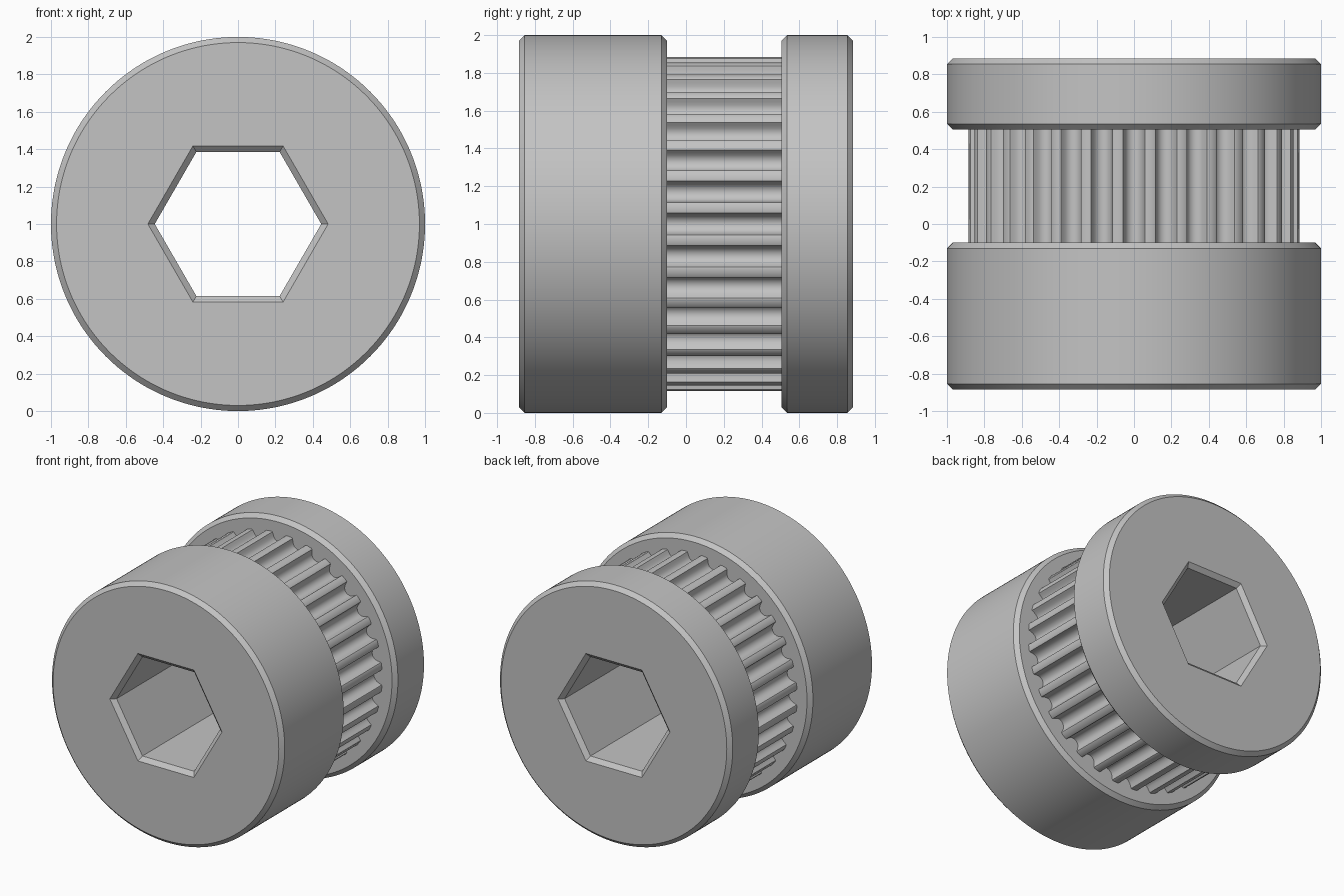
import bpy, bmesh, math
from math import sin, cos, pi

cube = bpy.data.objects.get("Cube")
if cube:
    bpy.data.objects.remove(cube, do_unlink=True)

TEETH = 32
STEPS = 12               # profile points per tooth
N = TEETH * STEPS
CHAMFER = 0.03

grey = bpy.data.materials.new("plain_grey")
grey.use_nodes = True
colour = (0.55, 0.55, 0.55, 1)
grey.diffuse_color = colour
grey.node_tree.nodes["Principled BSDF"].inputs["Base Color"].default_value = colour


def circle(r):
    return [(r * cos(2 * pi * i / N), r * sin(2 * pi * i / N)) for i in range(N)]


def hexagon(r):
    """Hexagon with corners on the x axis, sampled evenly along its sides."""
    side = N // 6
    pts = []
    for i in range(N):
        k, t = divmod(i, side)
        a, b, t = k * pi / 3, (k + 1) * pi / 3, t / side
        pts.append((r * (cos(a) * (1 - t) + cos(b) * t),
                    r * (sin(a) * (1 - t) + sin(b) * t)))
    return pts


def toothed_ring(mm, chord):
    """Rounded belt grooves around a circle: (half width, depth) per point."""
    half = [(0.747, 0), (0.648, 0.037), (0.58, 0.23),
            (0.50, 0.44), (0.36, 0.637), (0.127, 0.75)]
    groove = [(-w, d) for w, d in half] + [(w, d) for w, d in reversed(half)]
    pts = []
    for k in range(TEETH):
        a = 2 * pi * k / TEETH
        for w, d in groove:
            r, s = chord - d * mm, w * mm
            pts.append((r * cos(a) - s * sin(a), r * sin(a) + s * cos(a)))
    shift = STEPS // 2
    return pts[shift:] + pts[:shift]


def chamfered_flange(y0, y1):
    rim, edge = circle(1), circle(1 - CHAMFER)
    return [(edge, y0), (rim, y0 + CHAMFER), (rim, y1 - CHAMFER), (edge, y1)]


# Cross-sections in order: over the outside front to back, then back through the bore
bore, bore_mouth = hexagon(0.445), hexagon(0.482)
teeth = toothed_ring(0.0893, 0.884)
END = 0.885
sections = [(bore, -END + CHAMFER), (bore_mouth, -END)]
sections += chamfered_flange(-END, -0.10)
sections += [(teeth, -0.10), (teeth, 0.505)]
sections += chamfered_flange(0.505, END)
sections += [(bore_mouth, END), (bore, END - CHAMFER)]

bm = bmesh.new()
rings = [[bm.verts.new((x, y, z + 1)) for x, z in pts] for pts, y in sections]
for r, ring in enumerate(rings):
    nxt = rings[(r + 1) % len(rings)]
    for i in range(N):
        j = (i + 1) % N
        bm.faces.new((ring[i], ring[j], nxt[j], nxt[i]))
bmesh.ops.recalc_face_normals(bm, faces=bm.faces)
mesh = bpy.data.meshes.new("toothed_pulley")
bm.to_mesh(mesh)
bm.free()
mesh.materials.append(grey)

pulley = bpy.data.objects.new("toothed_pulley", mesh)
bpy.context.collection.objects.link(pulley)
bpy.context.view_layer.objects.active = pulley
pulley.select_set(True)
bpy.ops.object.shade_smooth_by_angle(angle=math.radians(30))
